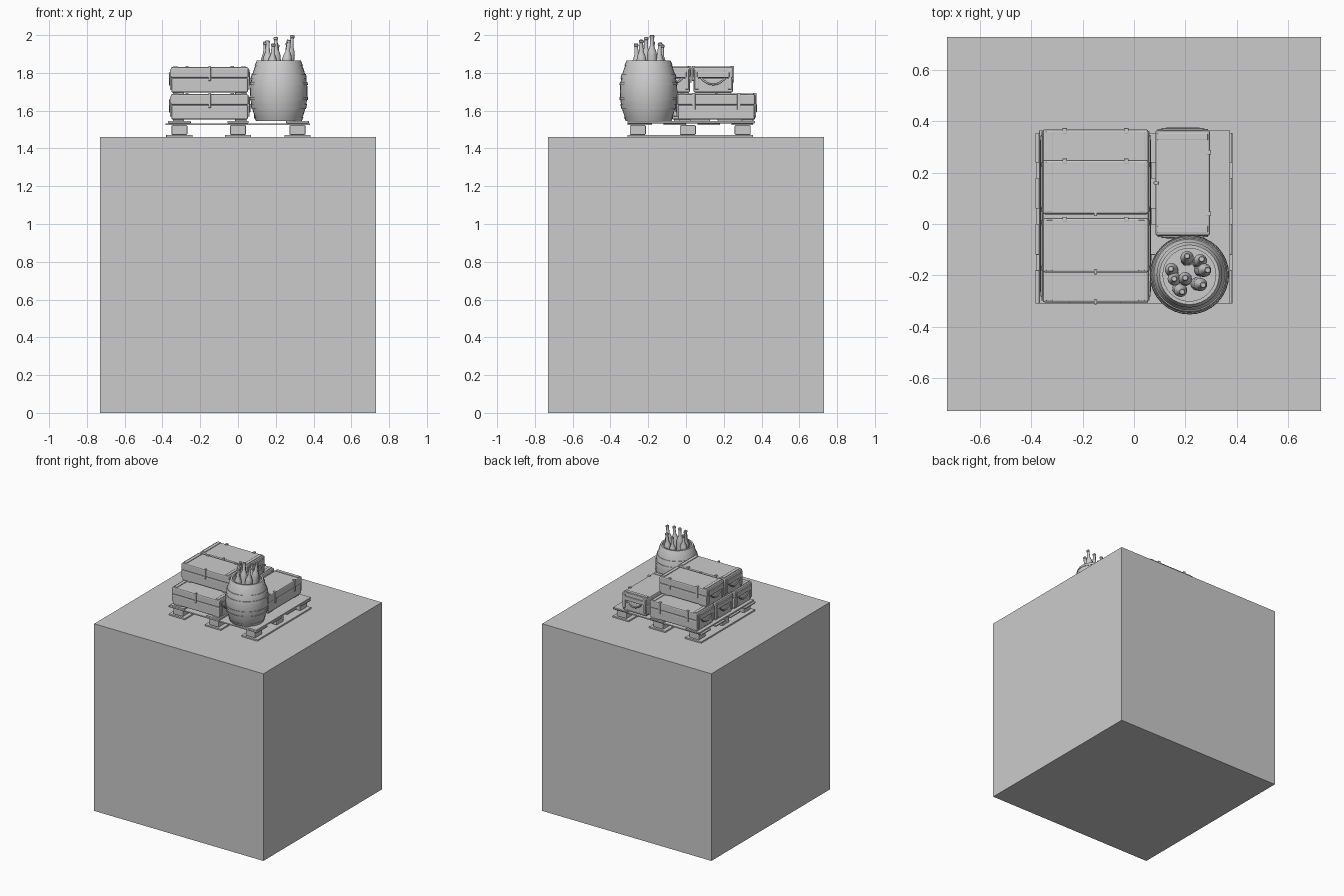
import bpy, math
from mathutils import Matrix, Vector

if "Cube" in bpy.data.objects:
    bpy.data.objects.remove(bpy.data.objects["Cube"])


def add_mesh(name, verts, faces, mat=None, bevel=0, smooth=False):
    me = bpy.data.meshes.new(name)
    me.from_pydata(verts, [], faces)
    ob = bpy.data.objects.new(name, me)
    bpy.context.collection.objects.link(ob)
    if mat:
        ob.matrix_world = mat
    if bevel:
        m = ob.modifiers.new("bevel", 'BEVEL')
        m.width, m.segments = bevel, 2
    if smooth:
        bpy.ops.object.select_all(action='DESELECT')
        ob.select_set(True)
        bpy.context.view_layer.objects.active = ob
        bpy.ops.object.shade_smooth_by_angle(angle=math.radians(35))
    return ob


def box(name, x, y, z, mat=None, bevel=0):
    # x, y, z are (min, max) pairs
    v = [(a, b, c) for a in x for b in y for c in z]
    f = [(0, 1, 3, 2), (4, 6, 7, 5), (0, 4, 5, 1), (2, 3, 7, 6), (0, 2, 6, 4), (1, 5, 7, 3)]
    return add_mesh(name, v, f, mat, bevel)


def lathe(name, profile, n, mat):
    # profile of (radius, z), capped at both ends
    v = [(r * math.cos(2 * math.pi * i / n), r * math.sin(2 * math.pi * i / n), z)
         for r, z in profile for i in range(n)]
    f = [(k * n + i, k * n + (i + 1) % n, (k + 1) * n + (i + 1) % n, (k + 1) * n + i)
         for k in range(len(profile) - 1) for i in range(n)]
    f += [tuple(range(n))[::-1], tuple(range((len(profile) - 1) * n, len(profile) * n))]
    return add_mesh(name, v, f, mat, smooth=True)


# Plinth
box("plinth", (-.73, .73), (-.73, .73), (0, 1.46))

# Pallet: ground boards, blocks, cross boards and deck boards
for i, (y0, y1) in enumerate([(-.31, -.18), (-.12, 0), (.06, .18), (.24, .355)]):
    box(f"pallet_cross_board_{i}", (-.385, .382), (y0, y1), (1.523, 1.533), bevel=.002)
for i, x in enumerate((-.31, 0, .315)):
    w = .055 if i == 1 else .06
    box(f"pallet_deck_board_{i}", (x - w, x + w), (-.31, .365), (1.533, 1.545), bevel=.002)
    box(f"pallet_ground_board_{i}", (x - .07, x + .07), (-.31, .355), (1.46, 1.472), bevel=.002)
    for j, y in enumerate((-.255, .01, .3)):
        box(f"pallet_block_{i}_{j}", (x - .042, x + .042), (y - .042, y + .042),
            (1.472, 1.523), bevel=.005)


# Crate built around its own centre, length along local x, latch on local -y
def crate(name, x, y, z, turn=0):
    M = Matrix.Translation((x, y, z)) @ Matrix.Rotation(math.radians(turn), 4, 'Z')
    box(name + "_body", (-.203, .203), (-.104, .104), (.008, .085), M, .008)
    box(name + "_lid", (-.206, .206), (-.106, .106), (.086, .142), M, .008)
    box(name + "_latch", (-.006, .006), (-.113, -.095), (.07, .148), M, .002)
    for s in (-1, 1):
        # straps, feet and hinges
        for part, c, hw, yy, zz in (
                ("strap", .18, .013, (-.098, .098), (.138, .147)),
                ("foot", .165, .03, (-.095, .095), (0, .012)),
                ("hinge", .12, .009, (.09, .111), (.06, .148))):
            box(f"{name}_{part}_{s}", (s * c - hw, s * c + hw), yy, zz, M, .002)
        # end batten and corner posts
        box(f"{name}_batten_{s}", *[sorted((s * .2, s * .214)), (-.085, .085), (.088, .118)],
            M, .003)
        for t in (-1, 1):
            box(f"{name}_post_{s}_{t}", sorted((s * .2, s * .211)),
                (t * .088 - .01, t * .088 + .01), (.025, .13), M, .002)
        # drooping rope handle
        cu = bpy.data.curves.new(f"{name}_handle_{s}", 'CURVE')
        cu.dimensions, cu.bevel_depth, cu.bevel_resolution = '3D', .005, 1
        sp = cu.splines.new('POLY')
        sp.points.add(8)
        for k, p in enumerate(sp.points):
            u = k / 4 - 1
            p.co = (s * .211, u * .065, .05 + .035 * u * u, 1)
        ob = bpy.data.objects.new(f"{name}_handle_{s}", cu)
        bpy.context.collection.objects.link(ob)
        ob.matrix_world = M


for i, y in enumerate((-.2, .032, .263)):
    crate(f"lower_crate_{i}", -.15, y, 1.545)
for i, y in enumerate((-.083, .144)):
    crate(f"upper_crate_{i}", -.15, y, 1.688)
crate("side_crate", .19, .16, 1.545, -90)

# Barrel with an open rim and a recessed inside
B = Matrix.Translation((.216, -.198, 1.545))
def bulge(z):
    return .152 - .037 * ((z - .155) / .16) ** 2

outer = [(bulge(z), z) for z in [i * .32 / 16 for i in range(17)]]
lathe("barrel", [(.09, .0)] + outer + [(.103, .32), (.112, .26), (.118, .2), (.001, .2)], 32, B)
# Hoops follow the bulge
for i, (a, b) in enumerate([(.0, .022), (.065, .09), (.112, .128), (.19, .206), (.225, .25), (.295, .321)]):
    lathe(f"barrel_hoop_{i}", [(bulge(a) - .006, a), (bulge(a) + .004, a),
                               (bulge(b) + .004, b), (bulge(b) - .006, b), (bulge(a) - .006, a)], 32, B).data
    # open ring: drop both end caps
    me = bpy.data.objects[f"barrel_hoop_{i}"].data
    import bmesh
    bm = bmesh.new()
    bm.from_mesh(me)
    bmesh.ops.delete(bm, geom=[f for f in bm.faces if len(f.verts) > 4], context='FACES_ONLY')
    bm.to_mesh(me)
    bm.free()

# Bottles leaning a little in the barrel: x, y, top height, lean in x and y
bottle = [(.024, -.25), (.026, -.24), (.026, -.105), (.022, -.085), (.012, -.06),
          (.0095, -.015), (.012, -.013), (.012, -.004), (.009, 0)]
spots = [(.207, -.125, 1.95, .0, .06), (.264, -.137, 1.96, .05, .06), (.288, -.18, 2.0, .12, .0),
         (.144, -.175, 1.965, -.02, .03), (.157, -.214, 1.972, .0, .0), (.2, -.21, 1.99, .0, .03),
         (.27, -.238, 1.975, .1, -.02), (.188, -.265, 1.955, .06, -.06)]
for i, (x, y, z, lx, ly) in enumerate(spots):
    axis = Vector((lx, ly, 1)).to_track_quat('Z', 'Y').to_matrix().to_4x4()
    lathe(f"bottle_{i}", bottle, 14, Matrix.Translation((x, y, z)) @ axis)
